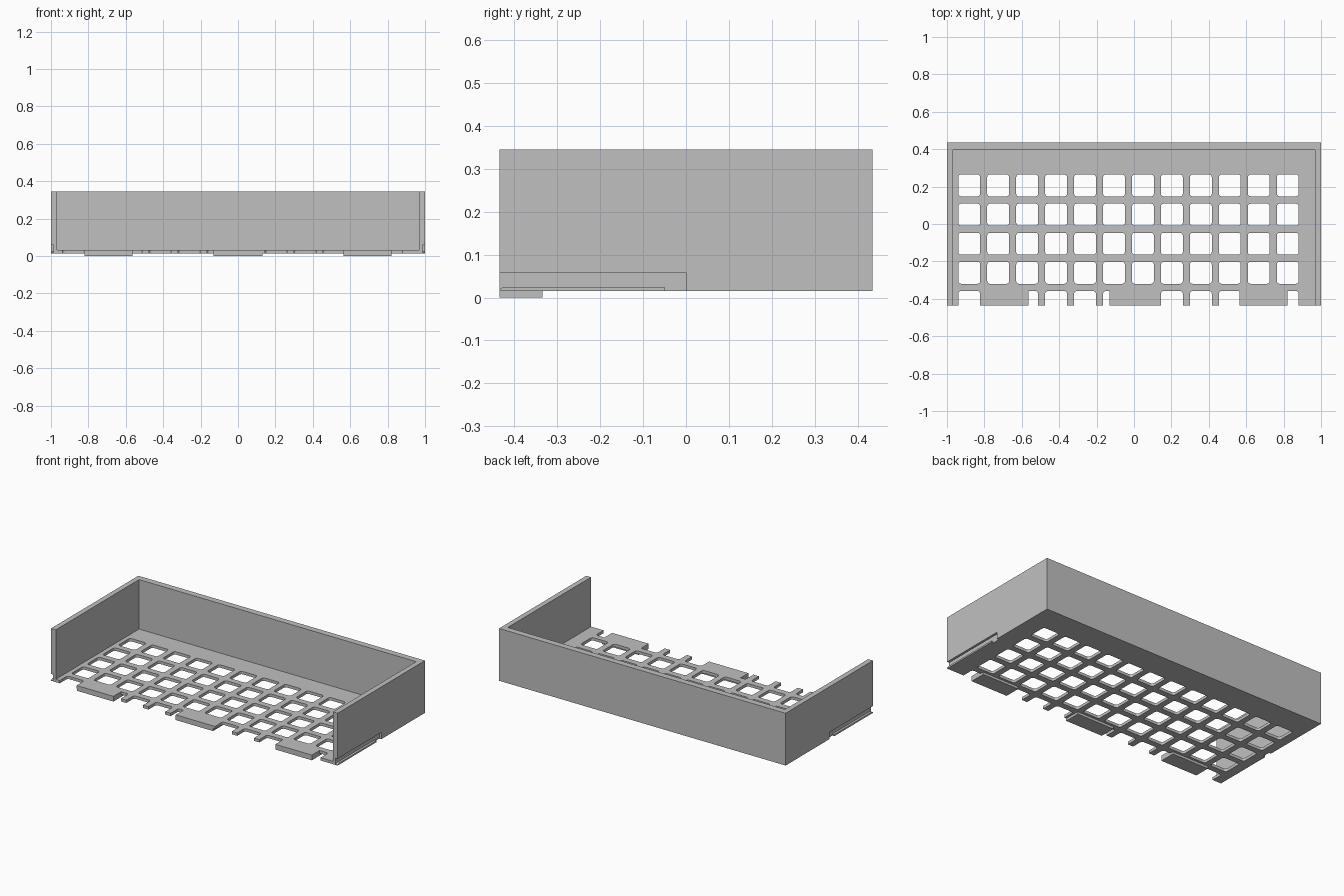
import bpy, bmesh, math
from mathutils import Vector

if "Cube" in bpy.data.objects:
    bpy.data.objects.remove(bpy.data.objects["Cube"], do_unlink=True)

grey = bpy.data.materials.new("light grey plastic")
grey.use_nodes = True
COLOUR = (0.53, 0.53, 0.53, 1)
grey.diffuse_color = COLOUR
grey.node_tree.nodes["Principled BSDF"].inputs["Base Color"].default_value = COLOUR

# Overall sizes
HX, HY = 1.0, 0.435
BOTTOM, FLOOR_TOP, RIM = 0.015, 0.033, 0.345
SIDE, BACK = 0.033, 0.04


def finish(name, bm):
    bmesh.ops.recalc_face_normals(bm, faces=bm.faces)
    mesh = bpy.data.meshes.new(name)
    bm.to_mesh(mesh)
    bm.free()
    mesh.materials.append(grey)
    obj = bpy.data.objects.new(name, mesh)
    bpy.context.collection.objects.link(obj)
    return obj


def prism(bm, outline, offset):
    """Extrude a closed outline along an offset vector."""
    face = bm.faces.new([bm.verts.new(p) for p in outline])
    new = bmesh.ops.extrude_face_region(bm, geom=[face])["geom"]
    bmesh.ops.translate(bm, vec=Vector(offset),
                        verts=[v for v in new if isinstance(v, bmesh.types.BMVert)])


def box(name, x0, x1, y0, y1, z0, z1):
    bm = bmesh.new()
    prism(bm, [(x0, y0, z0), (x1, y0, z0), (x1, y1, z0), (x0, y1, z0)], (0, 0, z1 - z0))
    return finish(name, bm)


def boolean(target, tool, operation):
    mod = target.modifiers.new(operation.lower(), "BOOLEAN")
    mod.operation, mod.solver, mod.object = operation, "EXACT", tool
    tool.hide_render = True
    tool.hide_set(True)
    bpy.context.view_layer.objects.active = target
    bpy.ops.object.modifier_apply(modifier=mod.name)
    bpy.data.objects.remove(tool, do_unlink=True)


def rounded_square(cx, cy, half, radius, z):
    points = []
    for corner in range(4):
        for step in range(4):
            a = math.radians(90 * corner + 30 * step)
            sx = 1 if corner in (0, 3) else -1
            sy = 1 if corner in (0, 1) else -1
            points.append((cx + sx * (half - radius) + radius * math.cos(a),
                           cy + sy * (half - radius) + radius * math.sin(a), z))
    return points


# Floor grille, its front row of holes open at the edge
floor = box("floor_grille", -HX + SIDE, HX - SIDE, -HY, HY - BACK, BOTTOM, FLOOR_TOP)
bm = bmesh.new()
for col in range(12):
    for row in range(5):
        prism(bm, rounded_square(-0.881 + col * 0.1548, 0.206 - row * 0.1557,
                                 0.0585, 0.014, 0), (0, 0, 0.1))
boolean(floor, finish("hole_cutter", bm), "DIFFERENCE")

# Front feet that fill the open holes and reach below the floor
for x0, x1 in ((-0.82, -0.565), (-0.13, 0.13), (0.565, 0.82)):
    boolean(floor, box("front_foot", x0, x1, -HY, -0.335, 0, FLOOR_TOP), "UNION")

# Back wall
box("back_wall", -HX, HX, HY - BACK, HY, BOTTOM, RIM)

# Side walls with a guide groove above a short rail
GROOVE = [(-0.5, 0.019), (-HY, 0.019), (-0.425, 0.025), (-0.05, 0.025),
          (-0.05, -0.01), (0, -0.01), (0, 0.058), (-0.5, 0.058)]
for name, s in (("left_wall", 1), ("right_wall", -1)):
    wall = box(name, s * (HX - SIDE), s * HX, -HY, HY - BACK, BOTTOM, RIM)
    bm = bmesh.new()
    prism(bm, [(s * (HX - 0.014), y, z) for y, z in GROOVE], (s * 0.1, 0, 0))
    boolean(wall, finish("groove_cutter", bm), "DIFFERENCE")
